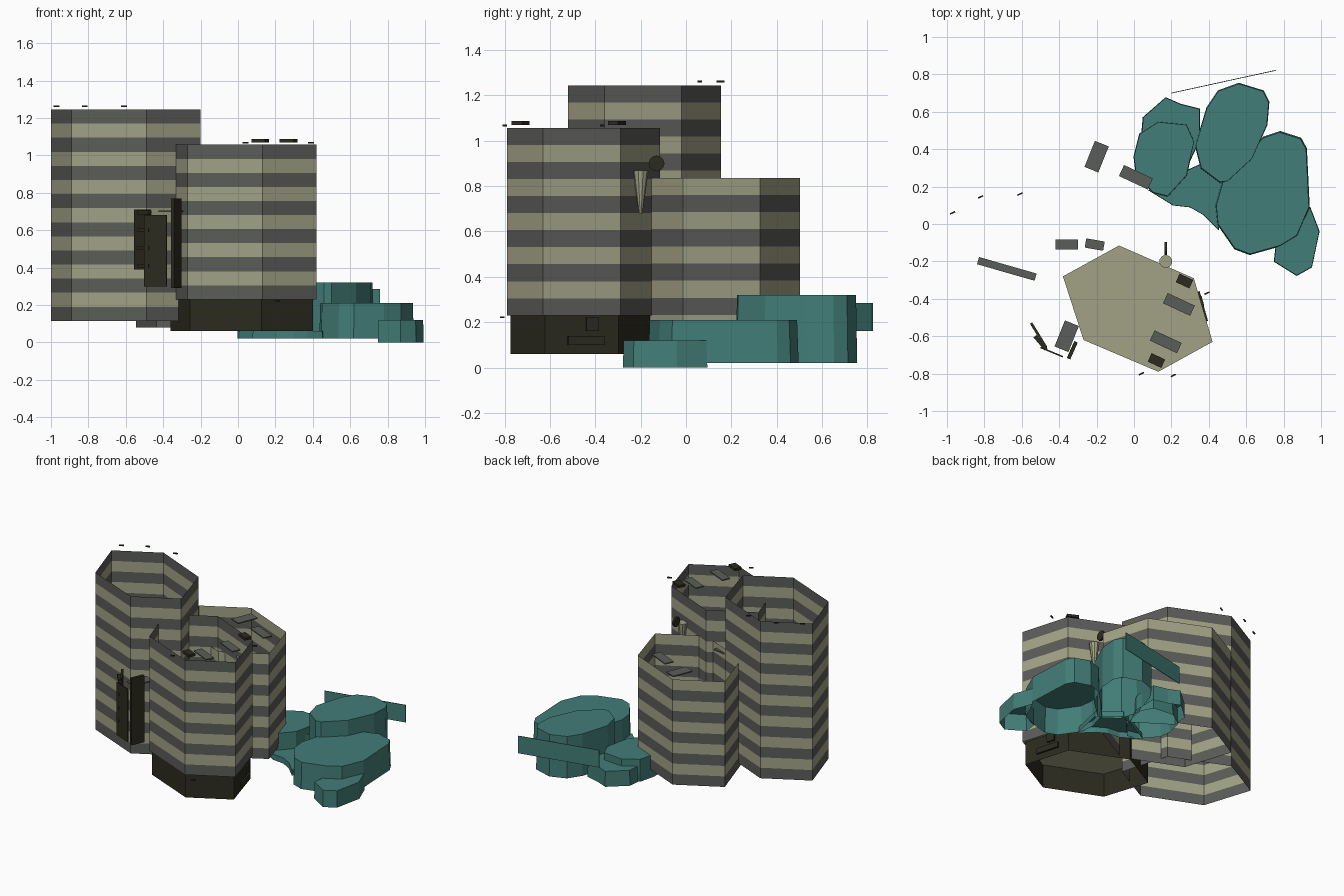
import bpy, bmesh, math
from mathutils import Matrix, Vector

if "Cube" in bpy.data.objects:
    bpy.data.objects.remove(bpy.data.objects["Cube"])


def material(name, rgb):
    m = bpy.data.materials.new(name)
    m.diffuse_color = (*rgb, 1)
    m.use_nodes = True
    m.node_tree.nodes["Principled BSDF"].inputs["Base Color"].default_value = m.diffuse_color
    return m


OLIVE = material("pale_olive", (0.36, 0.365, 0.24))
GREY = material("stripe_grey", (0.105, 0.11, 0.10))
TEAL = material("teal", (0.055, 0.205, 0.185))
DARK = material("dark_brown", (0.025, 0.024, 0.014))


def finish(name, bm, mats):
    me = bpy.data.meshes.new(name)
    bm.to_mesh(me)
    bm.free()
    for m in mats:
        me.materials.append(m)
    ob = bpy.data.objects.new(name, me)
    bpy.context.collection.objects.link(ob)
    return ob


def shell(name, pts, levels, mats, top=False, flare=1.0):
    """Open wall through the given heights; alternating materials per band."""
    bm = bmesh.new()
    c = sum((Vector(p) for p in pts), Vector((0, 0))) / len(pts)
    rings = []
    for i, z in enumerate(levels):
        k = flare if i == 0 else 1.0
        rings.append([bm.verts.new((c.x + (p[0] - c.x) * k, c.y + (p[1] - c.y) * k, z)) for p in pts])
    n = len(pts)
    for i in range(len(levels) - 1):
        for j in range(n):
            f = bm.faces.new((rings[i][j], rings[i][(j + 1) % n],
                              rings[i + 1][(j + 1) % n], rings[i + 1][j]))
            f.material_index = i % len(mats)
    if top:
        bm.faces.new(rings[-1])
    return finish(name, bm, mats)


def box(name, centre, size, angle, mat):
    bm = bmesh.new()
    bmesh.ops.create_cube(bm, size=1, matrix=Matrix.Translation(centre)
                          @ Matrix.Rotation(math.radians(angle), 4, 'Z')
                          @ Matrix.Diagonal((*size, 1)))
    return finish(name, bm, [mat])


def panel(name, a, b, z0, z1, mat, thick=0.008):
    d = Vector(b) - Vector(a)
    m = (Vector(a) + Vector(b)) / 2
    return box(name, (m.x, m.y, (z0 + z1) / 2), (d.length, thick, z1 - z0),
               math.degrees(math.atan2(d.y, d.x)), mat)


# Three striped hexagonal towers share one footprint
HEX = [(-1.0, -0.01), (-0.89, -0.35), (-0.49, -0.52), (-0.20, -0.36), (-0.30, -0.02), (-0.70, 0.155)]


def footprint(dx, dy, k=1.0):
    cx, cy = -0.597, -0.183
    return [(cx + (x - cx) * k + dx, cy + (y - cy) * k + dy) for x, y in HEX]


for name, dx, dy, z0, z1, n in (("tall_tower", 0, 0, 0.115, 1.245, 15),
                                ("front_tower", 0.62, -0.27, 0.23, 1.057, 11),
                                ("back_tower", 0.455, 0.347, 0.08, 0.837, 10)):
    shell(name, footprint(dx, dy), [z0 + (z1 - z0) * i / n for i in range(n + 1)], [GREY, OLIVE])

# Front tower floor and dark base
bm = bmesh.new()
bm.faces.new([bm.verts.new((x, y, 0.232)) for x, y in footprint(0.62, -0.27)])
finish("front_tower_floor", bm, [OLIVE])
shell("front_tower_base", footprint(0.62, -0.27, 0.955), [0.06, 0.23], [DARK])

# Teal terraces: open-bottomed faceted drums
TERRACES = {
    "terrace_high": (0.02, 0.32, [(0.33, 0.42), (0.36, 0.30), (0.46, 0.225), (0.50, 0.23), (0.63, 0.35),
                                  (0.71, 0.53), (0.72, 0.65), (0.69, 0.71), (0.56, 0.75), (0.45, 0.71),
                                  (0.39, 0.62)]),
    "terrace_middle": (0.02, 0.21, [(0.44, 0.10), (0.45, 0.0), (0.54, -0.13), (0.62, -0.16), (0.78, -0.115),
                                    (0.87, -0.06), (0.935, 0.09), (0.92, 0.40), (0.89, 0.455), (0.78, 0.49),
                                    (0.69, 0.46), (0.48, 0.24)]),
    "terrace_low": (0.0, 0.12, [(0.76, -0.11), (0.75, -0.20), (0.87, -0.275), (0.95, -0.23), (0.99, -0.04),
                                (0.94, 0.09), (0.87, -0.06)]),
    "terrace_left": (0.02, 0.18, [(0.0, 0.36), (0.01, 0.28), (0.10, 0.17), (0.18, 0.15), (0.28, 0.26),
                                  (0.32, 0.44), (0.28, 0.53), (0.13, 0.545), (0.03, 0.48)]),
    "terrace_left_rear": (0.02, 0.13, [(0.04, 0.46), (0.28, 0.30), (0.35, 0.45), (0.35, 0.615), (0.25, 0.64),
                                       (0.17, 0.675), (0.05, 0.57)]),
    "terrace_link": (0.02, 0.06, [(0.08, 0.18), (0.21, 0.10), (0.30, 0.09), (0.37, 0.05), (0.45, -0.03),
                                  (0.50, 0.20), (0.36, 0.32), (0.27, 0.28)]),
}
for name, (z0, z1, pts) in TERRACES.items():
    shell(name, pts, [z0, z1], [TEAL], top=True, flare=1.02)
panel("terrace_screen", (0.20, 0.70), (0.76, 0.822), 0.16, 0.285, TEAL, 0.004)

# Dark sign cluster on the front left
panel("sign_panel", (-0.50, -0.66), (-0.38, -0.71), 0.30, 0.68, DARK)
panel("sign_left_frame", (-0.55, -0.53), (-0.47, -0.66), 0.39, 0.71, DARK, 0.014)
panel("sign_right_frame", (-0.31, -0.63), (-0.35, -0.72), 0.29, 0.77, DARK, 0.02)
for i in range(4):
    z = 0.40 + 0.095 * i
    panel(f"sign_bracket_{i}", (-0.53, -0.60), (-0.47, -0.67), z, z + 0.02, DARK, 0.02)
box("sign_cap", (-0.36, -0.60, 0.70), (0.08, 0.15, 0.008), -22, GREY)

# Rooftop slabs at rim height
SLABS = [(0.24, -0.43, 1.045, 0.16, 0.06, -25), (0.17, -0.63, 1.045, 0.16, 0.06, -25),
         (0.01, 0.25, 0.825, 0.17, 0.065, -25), (-0.20, 0.36, 0.825, 0.08, 0.15, -22),
         (-0.36, -0.11, 0.80, 0.12, 0.055, 0), (-0.21, -0.11, 0.80, 0.10, 0.05, -10),
         (-0.68, -0.24, 0.70, 0.32, 0.04, -16)]
for i, (x, y, z, sx, sy, a) in enumerate(SLABS):
    box(f"roof_slab_{i}", (x, y, z), (sx, sy, 0.008), a, GREY)
for x, y in ((0.27, -0.305), (0.12, -0.73)):
    box("roof_vent", (x, y, 1.078), (0.08, 0.05, 0.018), -25, DARK)
for x, y, z in ((-0.97, 0.06, 1.262), (-0.82, 0.145, 1.262), (-0.61, 0.16, 1.262),
                (0.04, -0.80, 1.067), (0.39, -0.37, 1.067), (0.21, -0.81, 0.222)):
    box("roof_light", (x, y, z), (0.03, 0.008, 0.008), 25, DARK)

# Horn and disc between the front and back towers
bm = bmesh.new()
bmesh.ops.create_cone(bm, cap_ends=True, segments=10, radius1=0.008, radius2=0.035, depth=0.19,
                      matrix=Matrix.Translation((0.17, -0.20, 0.775)))
finish("horn", bm, [OLIVE])
bm = bmesh.new()
bmesh.ops.create_cone(bm, cap_ends=True, segments=12, radius1=0.035, radius2=0.035, depth=0.015,
                      matrix=Matrix.Translation((0.17, -0.13, 0.90)) @ Matrix.Rotation(math.pi / 2, 4, 'Y'))
finish("horn_disc", bm, [DARK])

# Vents on the right side of the dark base
panel("base_grille", (0.345, -0.36), (0.39, -0.52), 0.10, 0.14, DARK, 0.012)
panel("base_vent", (0.355, -0.385), (0.37, -0.44), 0.16, 0.22, DARK, 0.012)
